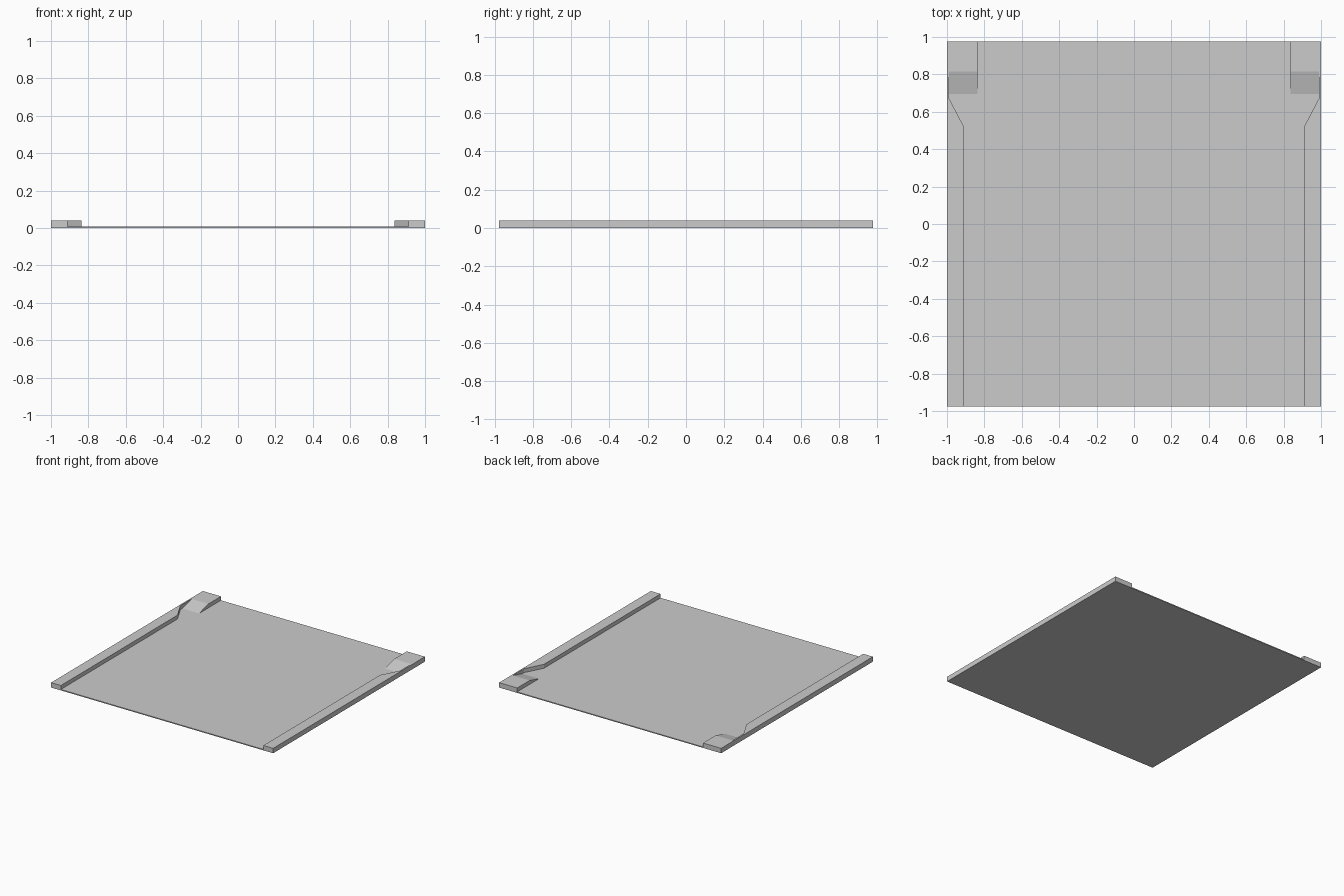
import bpy
import bmesh
from mathutils import Vector

cube = bpy.data.objects.get("Cube")
if cube:
    bpy.data.objects.remove(cube, do_unlink=True)

HALF_X, HALF_Y = 1.0, 0.976
FLOOR, TOP = 0.008, 0.04
STRIP, RAMP_IN = 0.988, 0.837

grey = bpy.data.materials.new("plain_grey")
grey.use_nodes = True
grey.diffuse_color = (0.6, 0.6, 0.6, 1)
grey.node_tree.nodes["Principled BSDF"].inputs["Base Color"].default_value = (0.6, 0.6, 0.6, 1)


def extrude_outline(name, points, offset):
    """Solid made by sweeping a closed outline along an offset."""
    bm = bmesh.new()
    face = bm.faces.new([bm.verts.new(p) for p in points])
    swept = bmesh.ops.extrude_face_region(bm, geom=[face])["geom"]
    verts = [v for v in swept if isinstance(v, bmesh.types.BMVert)]
    bmesh.ops.translate(bm, verts=verts, vec=Vector(offset))
    bmesh.ops.recalc_face_normals(bm, faces=bm.faces)
    mesh = bpy.data.meshes.new(name)
    bm.to_mesh(mesh)
    bm.free()
    mesh.materials.append(grey)
    obj = bpy.data.objects.new(name, mesh)
    bpy.context.collection.objects.link(obj)
    return obj


# Thin base plate
corners = [(-1, -1), (1, -1), (1, 1), (-1, 1)]
extrude_outline("base_plate", [(x * HALF_X, y * HALF_Y, 0) for x, y in corners], (0, 0, FLOOR))

# Side rails that taper to a thin strip, and the ramped blocks at the back
rail = [(HALF_X, -HALF_Y), (HALF_X, HALF_Y), (STRIP, HALF_Y),
        (STRIP, 0.67), (0.912, 0.525), (0.912, -HALF_Y)]
ramp = [(0.695, FLOOR), (0.815, TOP), (HALF_Y, TOP), (HALF_Y, FLOOR)]
for side, s in (("left", 1), ("right", -1)):
    extrude_outline(side + "_rail", [(s * x, y, FLOOR) for x, y in rail], (0, 0, TOP - FLOOR))
    extrude_outline(side + "_ramp", [(s * RAMP_IN, y, z) for y, z in ramp],
                    (s * (STRIP - RAMP_IN), 0, 0))
